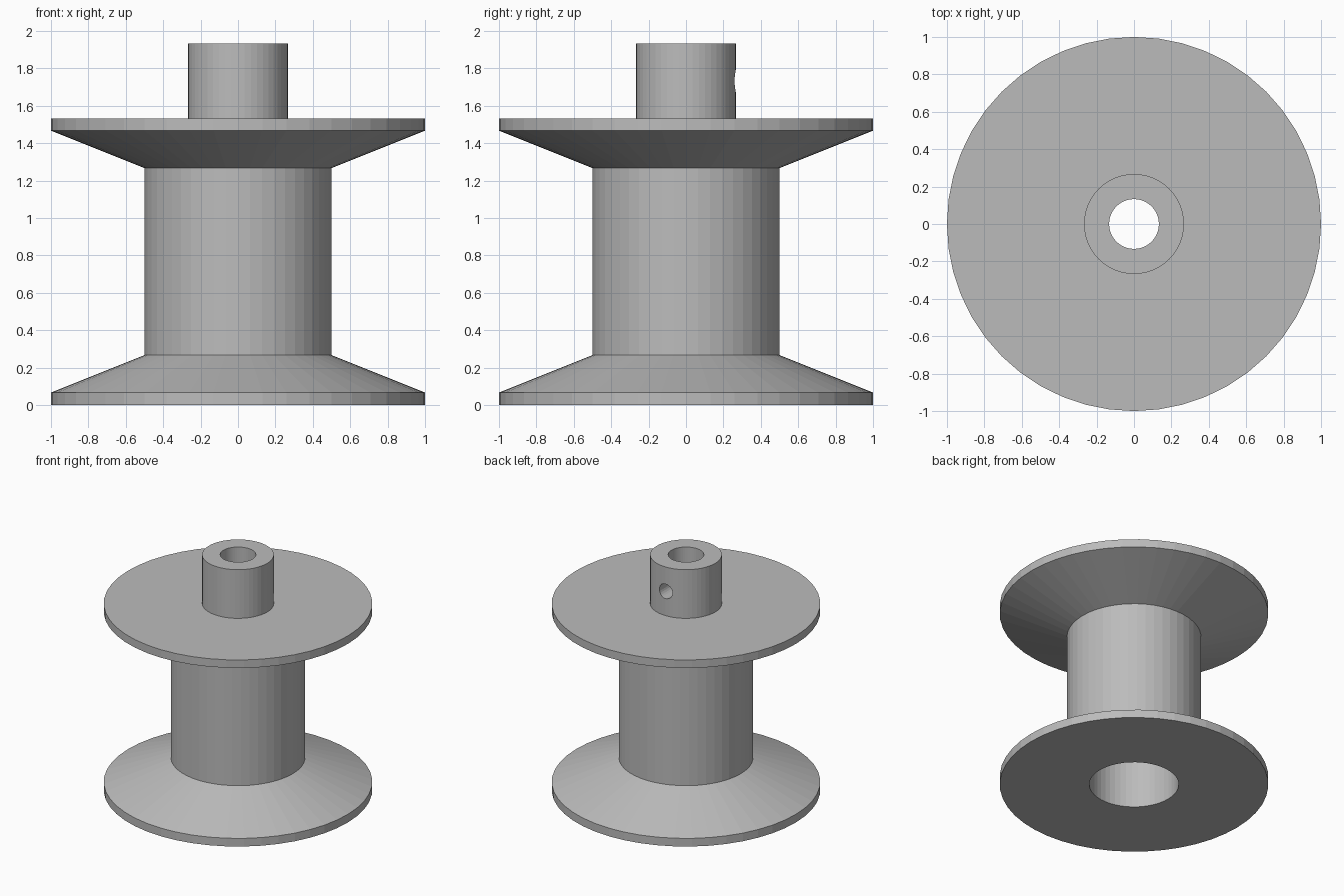
import bpy
import bmesh
import math
from mathutils import Matrix

SIDES = 48

if "Cube" in bpy.data.objects:
    bpy.data.objects.remove(bpy.data.objects["Cube"], do_unlink=True)

# Single grey plastic
grey = bpy.data.materials.new("grey_plastic")
grey.use_nodes = True
colour = (0.5, 0.5, 0.5, 1)
grey.diffuse_color = colour
grey.node_tree.nodes["Principled BSDF"].inputs["Base Color"].default_value = colour


def add_object(name, bm):
    bmesh.ops.recalc_face_normals(bm, faces=bm.faces)
    mesh = bpy.data.meshes.new(name)
    bm.to_mesh(mesh)
    bm.free()
    mesh.materials.append(grey)
    obj = bpy.data.objects.new(name, mesh)
    bpy.context.collection.objects.link(obj)
    return obj


def lathe(name, profile):
    """Revolve a closed (radius, height) outline around z."""
    bm = bmesh.new()
    rings = []
    for r, z in profile:
        rings.append([bm.verts.new((r * math.cos(a), r * math.sin(a), z))
                      for a in (2 * math.pi * i / SIDES for i in range(SIDES))])
    for lower, upper in zip(rings, rings[1:] + rings[:1]):
        for i in range(SIDES):
            j = (i + 1) % SIDES
            bm.faces.new((lower[i], lower[j], upper[j], upper[i]))
    return add_object(name, bm)


# Spool: flanges, core and hub outside; wide bore and shaft hole inside
spool = lathe("spool_body", [
    (1.0, 0.0), (1.0, 0.067), (0.5, 0.267),         # lower flange
    (0.5, 1.267), (1.0, 1.467), (1.0, 1.533),       # core, upper flange
    (0.267, 1.533), (0.267, 1.933),                 # hub
    (0.133, 1.933), (0.133, 1.267),                 # shaft hole
    (0.333, 1.267), (0.333, 0.0),                   # wide bore
])

# Set screw hole through the back wall of the hub
bm = bmesh.new()
bmesh.ops.create_cone(
    bm, cap_ends=True, segments=24, radius1=0.06, radius2=0.06, depth=0.4,
    matrix=Matrix.Translation((0, 0.2, 1.733)) @ Matrix.Rotation(math.pi / 2, 4, "X"))
cutter = add_object("screw_hole_cutter", bm)
cutter.hide_render = True
cutter.hide_viewport = True

cut = spool.modifiers.new("screw_hole", "BOOLEAN")
cut.operation = "DIFFERENCE"
cut.solver = "EXACT"
cut.object = cutter
